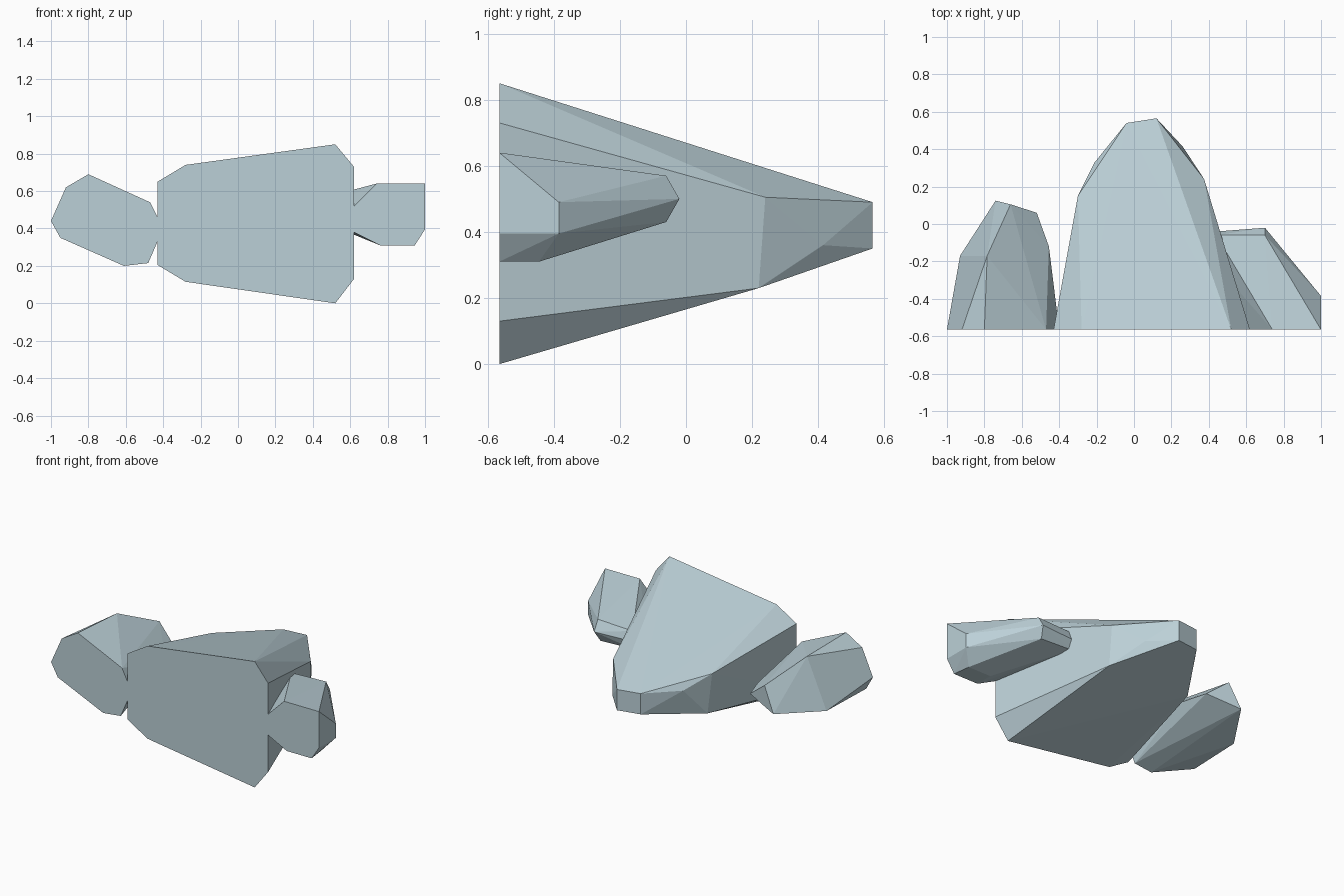
import bpy, bmesh

if "Cube" in bpy.data.objects:
    bpy.data.objects.remove(bpy.data.objects["Cube"])

FRONT_Y = -0.565

stone = bpy.data.materials.new("pale_blue_grey_stone")
stone.diffuse_color = (0.50, 0.63, 0.68, 1)
stone.use_nodes = True
stone.node_tree.nodes["Principled BSDF"].inputs["Base Color"].default_value = stone.diffuse_color


def rock(name, front, back):
    """Faceted rock: flat front outline (x, z) hulled with back corners (x, y, z)."""
    bm = bmesh.new()
    for x, z in front:
        bm.verts.new((x, FRONT_Y, z))
    for p in back:
        bm.verts.new(p)
    res = bmesh.ops.convex_hull(bm, input=bm.verts[:])
    loose = {g for k in ("geom_interior", "geom_unused") for g in res[k]
             if isinstance(g, bmesh.types.BMVert)}
    bmesh.ops.delete(bm, geom=list(loose), context='VERTS')
    # merge nearly flat triangles into clean facets
    bmesh.ops.dissolve_limit(bm, angle_limit=0.02, verts=bm.verts[:], edges=bm.edges[:])
    bmesh.ops.recalc_face_normals(bm, faces=bm.faces[:])
    me = bpy.data.meshes.new(name)
    bm.to_mesh(me)
    bm.free()
    me.materials.append(stone)
    bpy.context.collection.objects.link(bpy.data.objects.new(name, me))


# Large central rock, tapering to a blunt tip at the back
rock("main_rock",
     [(-.43, .65), (-.28, .74), (.52, .85), (.62, .73),
      (.62, .13), (.52, 0), (-.28, .115), (-.43, .205)],
     [(.12, .565, .49), (.12, .565, .35), (-.04, .54, .495), (-.04, .54, .355),
      (.27, .22, .58), (.375, .24, .505), (.26, .415, .36), (.38, .22, .23),
      (-.30, .15, .55), (-.21, .33, .48), (-.28, .17, .285)])

# Medium rock on the left
rock("left_rock",
     [(-1, .44), (-.92, .62), (-.80, .69), (-.47, .54), (-.40, .40),
      (-.48, .215), (-.61, .20), (-.95, .35)],
     [(-.93, -.17, .345), (-.74, .125, .385), (-.66, .105, .55),
      (-.52, .06, .44), (-.455, -.12, .43), (-.785, -.17, .675)])

# Small rock on the right, its inner end buried in the main rock
rock("right_rock",
     [(.74, .64), (1, .64), (1, .395), (.945, .31), (.76, .31),
      (.58, .40), (.58, .48)],
     [(.69, -.39, .615), (.57, -.37, .56), (.90, -.39, .615),
      (1, -.385, .49), (1, -.385, .395), (.93, -.445, .31), (.76, -.445, .31),
      (.70, -.06, .57), (.70, -.02, .50), (.68, -.06, .43),
      (.44, -.06, .56), (.44, -.04, .50), (.44, -.06, .44)])
